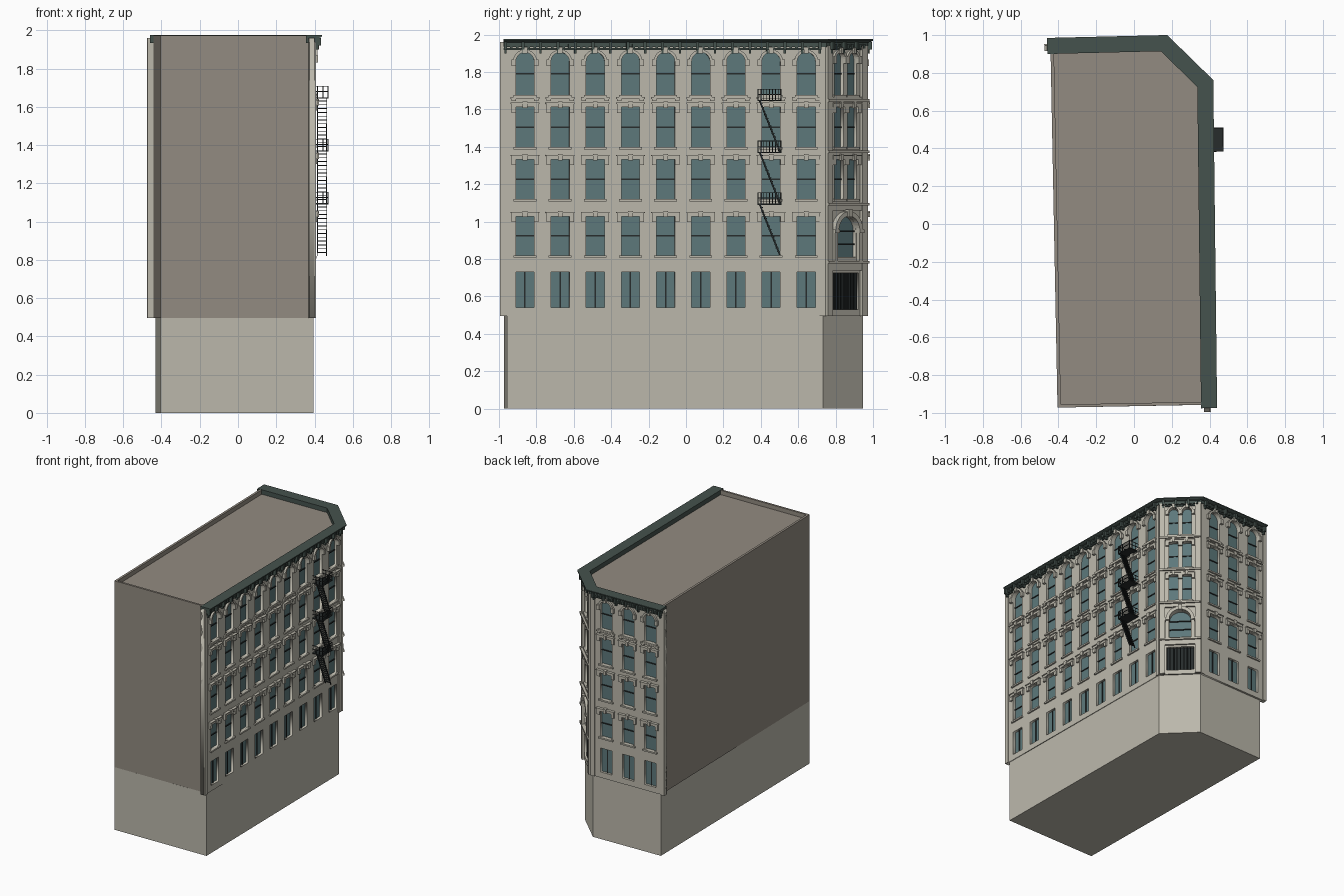
import bpy, bmesh
from math import pi, cos, sin
from mathutils import Vector, Matrix

if "Cube" in bpy.data.objects:
    bpy.data.objects.remove(bpy.data.objects["Cube"])

COLORS = dict(stone=(0.50, 0.48, 0.41), brick=(0.29, 0.26, 0.22), glass=(0.11, 0.19, 0.20),
              green=(0.06, 0.085, 0.075), iron=(0.02, 0.025, 0.025))
MATS = {}
for k, c in COLORS.items():
    MATS[k] = bpy.data.materials.new(k)
    MATS[k].diffuse_color = (*c, 1)
PARTS = {}


def add_object(name, mesh, mat):
    ob = bpy.data.objects.new(name, mesh)
    mesh.materials.clear()
    mesh.materials.append(MATS[mat])
    bpy.context.collection.objects.link(ob)
    return ob


def prism(part, M, pts, d0, d1):
    """Extrude a 2D outline from depth d0 to d1 in frame M."""
    bm = PARTS.setdefault(part, bmesh.new())
    a = [bm.verts.new(M @ Vector((*p, d0))) for p in pts]
    b = [bm.verts.new(M @ Vector((*p, d1))) for p in pts]
    n = len(pts)
    bm.faces.new(a[::-1])
    bm.faces.new(b)
    for i in range(n):
        j = (i + 1) % n
        bm.faces.new((a[i], a[j], b[j], b[i]))


def box(part, M, u0, u1, z0, z1, d0, d1):
    prism(part, M, [(u0, z0), (u1, z0), (u1, z1), (u0, z1)], d0, d1)


def arc(u, z, r, n=10):
    return [(u + r * cos(pi * i / n), z + r * sin(pi * i / n)) for i in range(n + 1)]


def outline(u, z0, z1, hw, arched):
    if arched:
        return [(u - hw, z0), (u + hw, z0)] + arc(u, z1 - hw, hw)
    return [(u - hw, z0), (u + hw, z0), (u + hw, z1), (u - hw, z1)]


# Street line of the three facades
PATH = [Vector(p) for p in ((0.40, -0.995), (0.38, 0.745), (0.16, 0.96), (-0.475, 0.945))]


def offset(path, d):
    """Mitred parallel of an open path, positive outwards."""
    ns = []
    for p, q in zip(path, path[1:]):
        t = (q - p).normalized()
        ns.append(Vector((t.y, -t.x)))
    out = []
    for i, p in enumerate(path):
        n0, n1 = ns[max(i - 1, 0)], ns[min(i, len(ns) - 1)]
        m = n0 + n1
        out.append(p + m * (2 * d / m.length_squared))
    return out


def frame(p, q):
    t = (q - p).normalized()
    M = Matrix(((t.x, 0, t.y, p.x), (t.y, 0, -t.x, p.y), (0, 1, 0, 0), (0, 0, 0, 1)))
    return M, (q - p).length


ID = Matrix.Identity(4)
SIDE, CORNER, BACK = [frame(p, q) for p, q in zip(PATH, PATH[1:])]


def wall(name, M, length, holes):
    """Facade slab with window openings."""
    cu = bpy.data.curves.new(name, 'CURVE')
    cu.dimensions, cu.fill_mode, cu.extrude = '2D', 'BOTH', 0.015
    for pts in [[(0, 0.495), (length, 0.495), (length, 1.96), (0, 1.96)]] + holes:
        s = cu.splines.new('POLY')
        s.points.add(len(pts) - 1)
        for sp, p in zip(s.points, pts):
            sp.co = (*p, 0, 1)
        s.use_cyclic_u = True
    tmp = bpy.data.objects.new(name, cu)
    bpy.context.collection.objects.link(tmp)
    bpy.context.view_layer.update()
    me = bpy.data.meshes.new_from_object(tmp.evaluated_get(bpy.context.evaluated_depsgraph_get()))
    bpy.data.objects.remove(tmp)
    me.transform(M @ Matrix.Translation((0, 0, -0.015)))
    add_object(name, me, 'stone')


def window(M, u, z0, z1, hw, style):
    """Pane, sash, sill and hood; returns the opening outline."""
    o = outline(u, z0, z1, hw, style == 'arch')
    prism('window_glass', M, o, -0.029, -0.02)
    zm = (z0 + z1) / 2
    if style == 'shop':
        box('window_sashes', M, u - 0.004, u + 0.004, z0, z1, -0.022, -0.014)
    else:
        box('window_sashes', M, u - hw, u + hw, zm - 0.004, zm + 0.004, -0.022, -0.014)
        e = hw + 0.012
        box('stone_trim', M, u - e, u + e, z0 - 0.012, z0, -0.01, 0.012)
    k = 0.25 * hw
    if style == 'flat':
        e = hw + 0.024
        box('stone_trim', M, u - e, u + e, z1, z1 + 0.018, 0, 0.016)
        box('stone_trim', M, u - e - 0.004, u + e + 0.004, z1 + 0.018, z1 + 0.024, 0, 0.022)
        box('stone_trim', M, u - k, u + k, z1 - 0.004, z1 + 0.03, 0, 0.026)
        for s in (-1, 1):
            a, b = sorted((u + s * hw, u + s * e))
            box('stone_trim', M, a, b, z1 - 0.03, z1, 0, 0.014)
    elif style == 'arch':
        zs = z1 - hw
        prism('stone_trim', M, arc(u, zs, hw + 0.015) + arc(u, zs, hw)[::-1], 0, 0.016)
        box('stone_trim', M, u - k, u + k, z1 - 0.006, z1 + 0.026, 0, 0.026)
        for s in (-1, 1):
            a, b = sorted((u + s * hw, u + s * (hw + 0.024)))
            box('stone_trim', M, a, b, zs - 0.025, zs + 0.012, 0, 0.02)
            box('stone_trim', M, a, b, z0 - 0.032, z0 - 0.012, 0, 0.012)
        box('stone_trim', M, u - hw - 0.028, u + hw + 0.028, z0 - 0.02, z0 - 0.01, 0, 0.014)
    return o


# Long side and back facades with regular bays
FLOORS = [(0.54, 0.73, 'shop'), (0.82, 1.028, 'flat'), (1.12, 1.332, 'flat'),
          (1.398, 1.612, 'flat'), (1.676, 1.905, 'arch')]
for name, (M, L), bays in (('side_facade', SIDE, [0.134 + 0.188 * i for i in range(9)]),
                           ('back_facade', BACK, [0.13, 0.32, 0.51])):
    wall(name, M, L, [window(M, u, a, b, 0.049, s) for u in bays for a, b, s in FLOORS])
    for u in (0, L - 0.032):
        box('corner_pilasters', M, u, u + 0.032, 0.495, 1.94, -0.028, 0.007)

# Chamfered entrance corner: paired windows, big arch, doorway
M, L = CORNER
c = L / 2
holes = [window(M, c + s * 0.05, a, b, 0.034, st) for s in (-1, 1) for a, b, st in FLOORS[2:]]
holes.append(outline(c, 0.81, 1.03, 0.08, True))
prism('window_glass', M, holes[-1], -0.029, -0.02)
for z in (0.88, 0.95):
    box('window_sashes', M, c - 0.08, c + 0.08, z - 0.004, z + 0.004, -0.022, -0.012)
prism('stone_trim', M, arc(c, 0.95, 0.105, 16) + arc(c, 0.95, 0.08, 16)[::-1], 0, 0.03)
box('stone_trim', M, c - 0.015, c + 0.015, 1.025, 1.065, 0, 0.04)
holes.append(outline(c, 0.53, 0.725, 0.1, False))
box('entrance_doors', M, c - 0.1, c + 0.1, 0.53, 0.725, -0.029, -0.022)
for i in range(9):
    u = c - 0.1 + 0.025 * i
    box('entrance_doors', M, u - 0.004, u + 0.004, 0.53, 0.725, -0.023, -0.012)
wall('corner_facade', M, L, holes)
for z0, z1 in ((0.74, 0.79), (1.06, 1.10), (1.35, 1.38), (1.63, 1.655)):
    box('stone_trim', M, 0.03, L - 0.03, z0, z1, 0, 0.014)
    box('stone_trim', M, 0, L, z1 - 0.014, z1, 0, 0.028)
for s in (-1, 1):
    a, b = sorted((c + s * c, c + s * (c - 0.042)))
    box('corner_pilasters', M, a, b, 0.495, 1.94, -0.02, 0.018)
    a, b = sorted((c + s * 0.083, c + s * 0.107))
    box('stone_trim', M, a, b, 0.79, 0.95, 0, 0.025)
    box('stone_trim', M, a - 0.005, b + 0.005, 0.94, 0.958, 0, 0.034)

# Cornice: swept profile along the street line, then brackets and dentils
trim = [PATH[0] + Vector((0, 0.02)), PATH[1], PATH[2], PATH[3] + Vector((0.015, 0))]
profile = [(-0.045, 1.935), (0.014, 1.935), (0.014, 1.958), (0.03, 1.962),
           (0.04, 1.968), (0.04, 1.976), (-0.045, 1.976)]
bm = PARTS['cornice'] = bmesh.new()
rings = [[bm.verts.new((p.x, p.y, z)) for p in offset(trim, d)] for d, z in profile]
for r, s in zip(rings, rings[1:] + rings[:1]):
    for i in range(3):
        bm.faces.new((r[i], r[i + 1], s[i + 1], s[i]))
for i in (0, 3):
    bm.faces.new([r[i] for r in rings])
for M, L in (SIDE, CORNER, BACK):
    n = round((L - 0.06) / 0.0313)
    for i in range(n + 1):
        u = 0.03 + (L - 0.06) * i / n
        if i % 3 == 0:
            box('cornice_brackets', M, u - 0.008, u + 0.008, 1.92, 1.96, 0, 0.034)
            box('cornice_brackets', M, u - 0.006, u + 0.006, 1.90, 1.92, 0, 0.02)
        else:
            box('cornice_brackets', M, u - 0.007, u + 0.007, 1.925, 1.95, 0, 0.022)
    box('cornice_brackets', M, 0.02, L - 0.02, 1.918, 1.928, 0, 0.012)

# Fire escape: platforms, railings and stairs
M, L = SIDE
U0, U1, D = 1.377, 1.505, 0.09
for z in (1.65, 1.373, 1.096):
    box('fire_escape', M, U0, U1, z - 0.006, z, 0, D)
    for h in (0.03, 0.058):
        box('fire_escape', M, U0, U1, z + h - 0.002, z + h + 0.002, D - 0.004, D)
        for u in (U0, U1 - 0.004):
            box('fire_escape', M, u, u + 0.004, z + h - 0.002, z + h + 0.002, 0, D)
    for i in range(9):
        u = U0 + (U1 - U0 - 0.004) * i / 8
        box('fire_escape', M, u, u + 0.004, z, z + 0.058, D - 0.004, D)
    for d in (0.03, 0.06):
        for u in (U0, U1 - 0.004):
            box('fire_escape', M, u, u + 0.004, z, z + 0.058, d, d + 0.004)
    a, b, zb = U0 + 0.008, U1 - 0.012, z - 0.277
    for d in (0.03, 0.078):
        prism('fire_escape', M, [(a, z - 0.006), (b, zb), (b + 0.009, zb), (a + 0.009, z - 0.006)], d, d + 0.004)
    for i in range(1, 14):
        t = i / 14
        u, zz = a + (b - a) * t, z + (zb - z) * t
        box('fire_escape', M, u - 0.003, u + 0.012, zz - 0.002, zz + 0.002, 0.03, 0.082)

# Main block, blind party walls' parapets and the plain base
inner = offset(PATH, -0.03)
FL, BL = Vector((-0.405, -0.972)), Vector((-0.442, 0.925))
FR = Vector((inner[0].x, -0.957))
prism('main_block', ID, [FL, FR, inner[1], inner[2], BL], 0.495, 1.94)
prism('parapets', ID, [FL, FL + Vector((0.018, 0)), BL + Vector((0.018, 0)), BL], 1.94, 1.974)
prism('parapets', ID, [FL, FR, FR + Vector((0, 0.016)), FL + Vector((0, 0.016))], 1.94, 1.974)
prism('base', ID, [(-0.405, -0.972), (0.394, -0.957), (0.375, 0.733), (0.155, 0.945), (-0.431, 0.93)], 0, 0.497)

PART_MAT = dict(window_glass='glass', window_sashes='iron', entrance_doors='iron', fire_escape='iron',
                cornice='green', cornice_brackets='green', main_block='brick', parapets='brick')
for name, bm in PARTS.items():
    bmesh.ops.recalc_face_normals(bm, faces=bm.faces)
    me = bpy.data.meshes.new(name)
    bm.to_mesh(me)
    bm.free()
    add_object(name, me, PART_MAT.get(name, 'stone'))

for m in bpy.data.materials:
    if m.users and not m.is_grease_pencil:
        m.use_nodes = True
        m.node_tree.nodes["Principled BSDF"].inputs["Base Color"].default_value = m.diffuse_color
